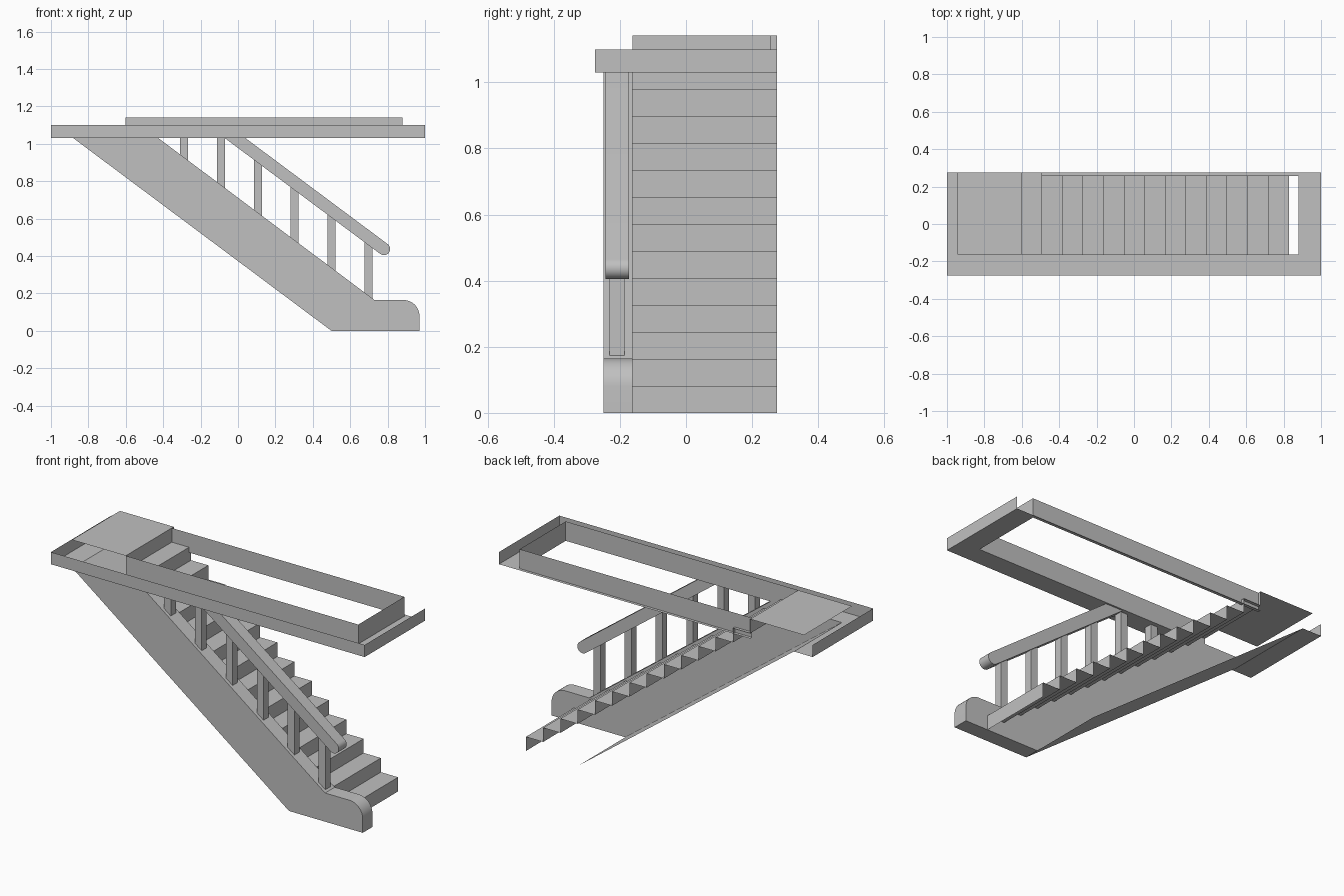
import bpy, math
from mathutils import Vector

cube = bpy.data.objects.get("Cube")
if cube:
    bpy.data.objects.remove(cube, do_unlink=True)

grey = bpy.data.materials.new("plain_grey")
grey.use_nodes = True
grey.diffuse_color = (0.53, 0.53, 0.53, 1)
grey.node_tree.nodes["Principled BSDF"].inputs["Base Color"].default_value = grey.diffuse_color


def make(name, verts, faces, smooth=False):
    mesh = bpy.data.meshes.new(name)
    mesh.from_pydata(verts, [], faces)
    mesh.materials.append(grey)
    obj = bpy.data.objects.new(name, mesh)
    bpy.context.collection.objects.link(obj)
    if smooth:
        bpy.ops.object.select_all(action='DESELECT')
        obj.select_set(True)
        bpy.context.view_layer.objects.active = obj
        bpy.ops.object.shade_smooth_by_angle(angle=math.radians(35))
    return obj


def prism(name, profile, y0, y1, smooth=False):
    """Closed solid from a counter-clockwise (x, z) profile."""
    n = len(profile)
    verts = [(x, y, z) for y in (y0, y1) for x, z in profile]
    faces = [tuple(range(n)), tuple(reversed(range(n, 2 * n)))]
    faces += [(i, i + n, (i + 1) % n + n, (i + 1) % n) for i in range(n)]
    return make(name, verts, faces, smooth)


def ribbon(name, path, y0, y1):
    """Open sheet swept in y along an (x, z) path."""
    n = len(path)
    verts = [(x, y, z) for y in (y0, y1) for x, z in path]
    return make(name, verts, [(i, i + 1, i + n + 1, i + n) for i in range(n - 1)])


def fence(name, path, z0, z1):
    """Open upright sheet along an (x, y) path."""
    n = len(path)
    verts = [(x, y, z) for z in (z0, z1) for x, y in path]
    return make(name, verts, [(i, i + 1, i + n + 1, i + n) for i in range(n - 1)])


def arc(cx, cz, r, a0, a1, steps=10):
    angles = [math.radians(a0 + (a1 - a0) * i / steps) for i in range(steps + 1)]
    return [(cx + r * math.cos(a), cz + r * math.sin(a)) for a in angles]


# Main levels and extents
BACK, INNER, FRONT = 0.275, -0.162, -0.275
CEILING, UPPER, TOP = 1.03, 1.1, 1.142
HOLE_L, HOLE_R, HOLE_B = -0.602, 0.88, 0.257

# Zigzag steps, without thickness
RISERS = 14
rise, run, x0 = TOP / RISERS, 0.11, 0.828
steps = []
for i in range(RISERS):
    steps += [(x0 - i * run, i * rise), (x0 - i * run, (i + 1) * rise)]
ribbon("steps", steps, INNER, BACK)

# Upper landing and sloping underside
ribbon("landing", [(HOLE_L, TOP), (-0.945, TOP)], INNER, BACK)
ribbon("soffit", [(-0.88, CEILING), (0.5, 0)], INNER, BACK)

# Solid stringer with rounded foot
stringer = [(-0.88, CEILING), (0.5, 0), (0.97, 0)]
stringer += arc(0.885, 0.08, 0.085, 0, 90) + [(0.73, 0.165), (-0.425, CEILING)]
prism("stringer", stringer, -0.25, INNER, True)

# Ceiling underside around the stairwell
for name, xa, xb, ya, yb in (("ceiling_front", -1, 1, FRONT, INNER),
                             ("ceiling_left", -1, -0.88, INNER, BACK),
                             ("ceiling_right", HOLE_R, 1, INNER, BACK),
                             ("ceiling_back", HOLE_L, HOLE_R, HOLE_B, BACK)):
    ribbon(name, [(xb, CEILING), (xa, CEILING)], ya, yb)

# Outer edge, open at the back, and the raised stairwell rim
fence("ceiling_edge", [(-1, BACK), (-1, FRONT), (1, FRONT), (1, BACK)], CEILING, UPPER)
fence("stairwell_rim", [(HOLE_L, INNER), (HOLE_R, INNER), (HOLE_R, HOLE_B),
                        (HOLE_L, HOLE_B)], CEILING, TOP)

# Handrail with rounded lower end, cut off at the ceiling
slope, r = 0.745, 0.033
tilt = math.degrees(math.atan(slope))
end = Vector((0.78, 0.438))
cap = arc(end.x, end.y, r, -90 - tilt, 90 - tilt, 14)
rail = [(x + (z - CEILING) / slope, CEILING) for x, z in (cap[-1], cap[0])]
prism("handrail", [rail[1]] + cap + [rail[0]], -0.244, -0.172, True)

# Balusters
for i in range(6):
    x = 0.697 - i * 0.197
    low = 0.165 + (0.70 - x) * 0.752
    high = min(CEILING, end.y + (end.x - x) * slope)
    w = 0.0215
    prism("baluster", [(x - w, low), (x + w, low), (x + w, high), (x - w, high)],
          -0.231, -0.186)
